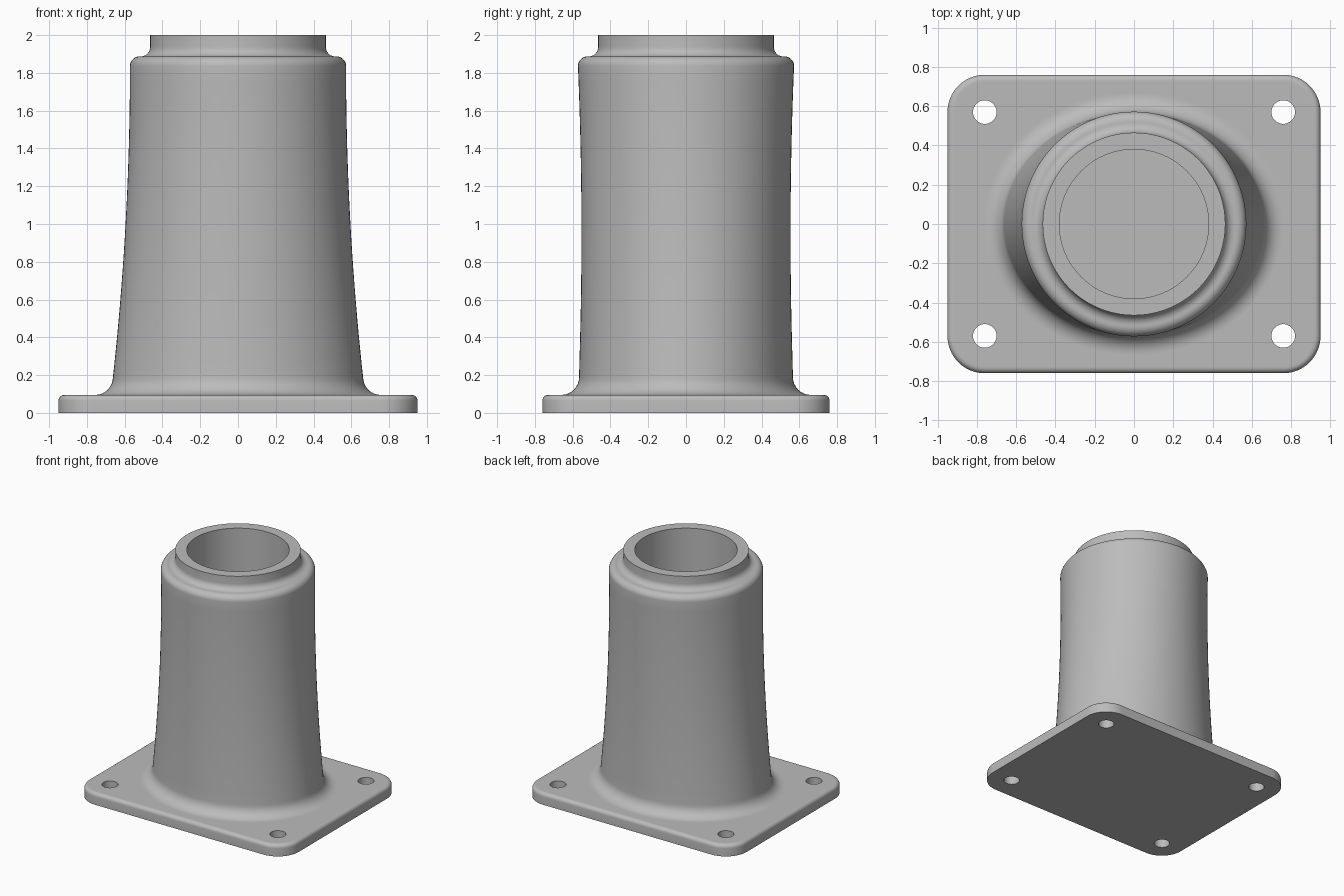
import bpy, bmesh, math
from math import sin, cos, pi

if "Cube" in bpy.data.objects:
    bpy.data.objects.remove(bpy.data.objects["Cube"])

Q = 32            # points per quarter of every ring
N = 4 * Q
PLATE_TOP = 0.095

metal = bpy.data.materials.new("grey_metal")
metal.diffuse_color = (0.5, 0.5, 0.5, 1)
metal.use_nodes = True
metal.node_tree.nodes["Principled BSDF"].inputs["Base Color"].default_value = metal.diffuse_color


def ellipse(rx, ry, z):
    return [(rx * cos(2 * pi * i / N), ry * sin(2 * pi * i / N), z) for i in range(N)]


def outline(d, z, hx=0.95, hy=0.76, r=0.19):
    """Rounded rectangle inset by d, with the same point count as the ellipses."""
    hx, hy, r = hx - d, hy - d, r - d
    cx, cy = hx - r, hy - r
    quarter = [(hx, cy * i / 8) for i in range(8)]
    quarter += [(cx + r * cos(pi / 2 * i / 16), cy + r * sin(pi / 2 * i / 16)) for i in range(16)]
    quarter += [(cx * (1 - i / 8), hy) for i in range(8)]
    pts = quarter[:]
    pts += [(-x, y) for x, y in [(0, hy)] + quarter[:0:-1]]
    pts += [(-x, -y) for x, y in quarter]
    pts += [(x, -y) for x, y in [(0, hy)] + quarter[:0:-1]]
    return [(x, y, z) for x, y in pts]


rings = []
# plate side and rounded top edge
rings.append(outline(0, 0))
E = 0.03
for i in range(7):
    a = pi / 2 * i / 6
    rings.append(outline(E * (1 - cos(a)), PLATE_TOP - E + E * sin(a)))
rings.append(outline(E + 0.008, PLATE_TOP))
# fillet between plate and body
F = 0.095
BX, BY = 0.662, 0.566
rings.append(ellipse(BX + F + 0.008, BY + F + 0.008, PLATE_TOP))
for i in range(9):
    a = pi / 2 * i / 8
    o = F * (1 - sin(a))
    rings.append(ellipse(BX + o, BY + o, PLATE_TOP + F * (1 - cos(a))))
# waisted body, oval at the foot and round at the top
Z0, Z1 = PLATE_TOP + F, 1.837
for i in range(1, 21):
    u = i / 20
    rings.append(ellipse(0.572 + 0.09 * (1 - u) ** 2, 0.567 - 0.064 * u * (1 - u) + 0.005 * u,
                         Z0 + (Z1 - Z0) * u))
# rounded shoulder
S = 0.05
for i in range(1, 8):
    a = pi / 2 * i / 7
    r = 0.572 - S * (1 - cos(a))
    rings.append(ellipse(r, r, Z1 + S * sin(a)))
# hollow fillet up to the collar
C = 0.05
for i in range(0, 8):
    a = pi / 2 * i / 7
    r = 0.465 + C * (1 - sin(a))
    rings.append(ellipse(r, r, Z1 + S + C * (1 - cos(a))))
# collar rim and bore
rings += [ellipse(0.465, 0.465, 2.0), ellipse(0.38, 0.38, 2.0), ellipse(0.38, 0.38, PLATE_TOP)]

bm = bmesh.new()
loops = [[bm.verts.new(p) for p in ring] for ring in rings]
for lo, hi in zip(loops, loops[1:]):
    for i in range(N):
        j = (i + 1) % N
        bm.faces.new((lo[i], lo[j], hi[j], hi[i]))
bm.faces.new(loops[0][::-1])
bm.faces.new(loops[-1])
bmesh.ops.recalc_face_normals(bm, faces=bm.faces)
mesh = bpy.data.meshes.new("flanged_column")
bm.to_mesh(mesh)
bm.free()
mesh.materials.append(metal)
column = bpy.data.objects.new("flanged_column", mesh)
bpy.context.collection.objects.link(column)

# four bolt holes
bm = bmesh.new()
for sx in (-1, 1):
    for sy in (-1, 1):
        geo = bmesh.ops.create_cone(bm, cap_ends=True, segments=48, radius1=0.06, radius2=0.06, depth=0.4)
        bmesh.ops.translate(bm, verts=geo["verts"], vec=(0.76 * sx, 0.57 * sy, 0.05))
cut_mesh = bpy.data.meshes.new("bolt_hole_cutter")
bm.to_mesh(cut_mesh)
bm.free()
cut_mesh.materials.append(metal)
cutter = bpy.data.objects.new("bolt_hole_cutter", cut_mesh)
bpy.context.collection.objects.link(cutter)
cutter.hide_render = True

mod = column.modifiers.new("bolt_holes", "BOOLEAN")
mod.operation = "DIFFERENCE"
mod.solver = "EXACT"
mod.object = cutter
bpy.context.view_layer.objects.active = column
column.select_set(True)
bpy.ops.object.modifier_apply(modifier=mod.name)
bpy.data.objects.remove(cutter)
bpy.ops.object.shade_smooth_by_angle(angle=math.radians(35))
